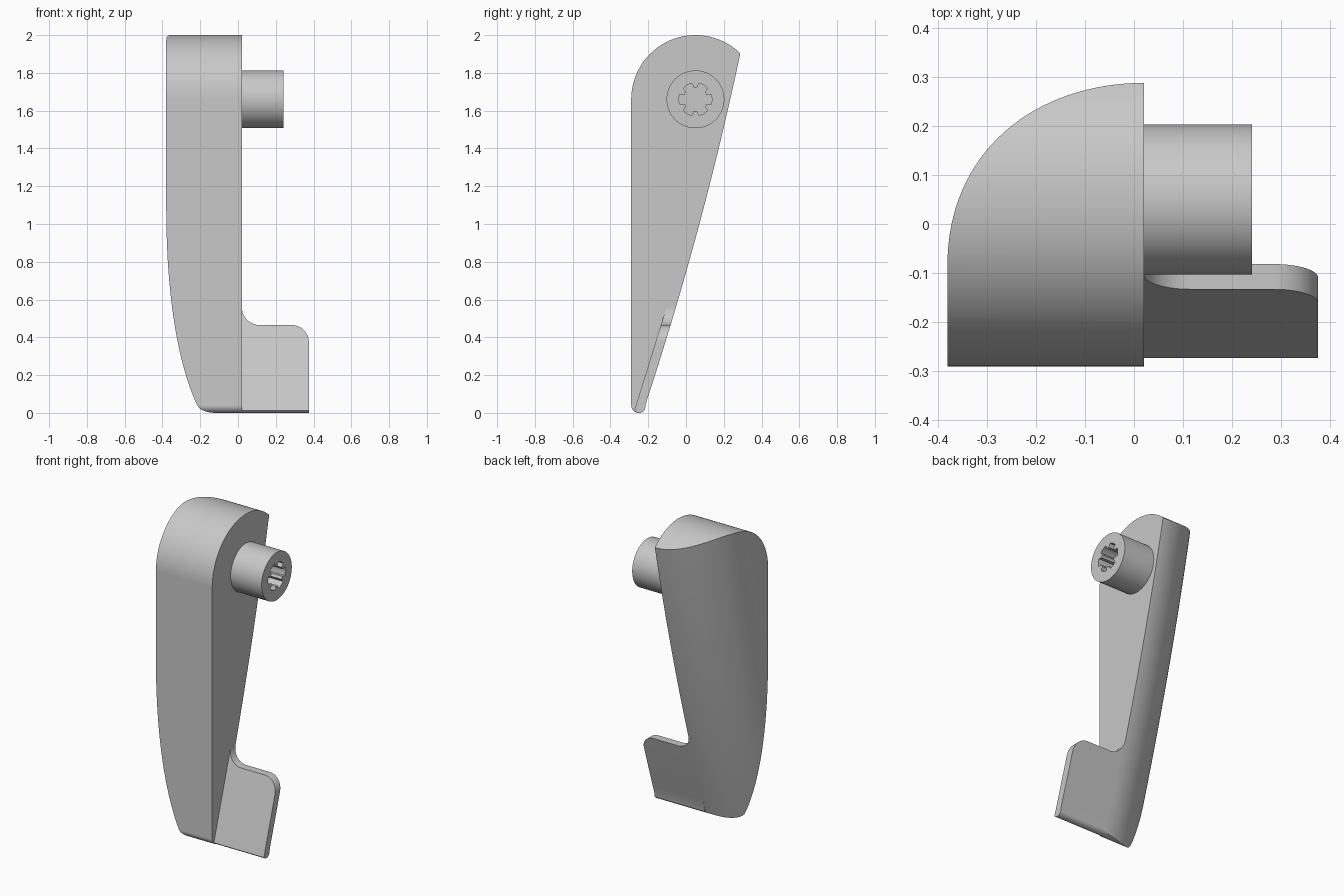
import bpy, bmesh, math

cube = bpy.data.objects.get("Cube")
if cube:
    bpy.data.objects.remove(cube, do_unlink=True)

grey = bpy.data.materials.new("plain grey")
grey.use_nodes = True
GREY = (0.58, 0.58, 0.58, 1)
grey.diffuse_color = GREY
grey.node_tree.nodes["Principled BSDF"].inputs["Base Color"].default_value = GREY


def loft(name, rings):
    """Closed solid skinned through rings that have equal point counts."""
    bm = bmesh.new()
    loops = [[bm.verts.new(p) for p in ring] for ring in rings]
    n = len(loops[0])
    for a, b in zip(loops, loops[1:]):
        for i in range(n):
            j = (i + 1) % n
            bm.faces.new((a[i], a[j], b[j], b[i]))
    bm.faces.new(loops[0][::-1])
    bm.faces.new(loops[-1])
    bmesh.ops.recalc_face_normals(bm, faces=bm.faces)
    mesh = bpy.data.meshes.new(name)
    bm.to_mesh(mesh)
    bm.free()
    mesh.materials.append(grey)
    obj = bpy.data.objects.new(name, mesh)
    bpy.context.collection.objects.link(obj)
    return obj


def extrude_x(name, yz, x0, x1):
    return loft(name, [[(x, y, z) for y, z in yz] for x in (x0, x1)])


def arc(cx, cy, r, start, end, steps):
    angles = [math.radians(start + (end - start) * i / steps) for i in range(steps + 1)]
    return [(cx + r * math.cos(a), cy + r * math.sin(a)) for a in angles]


def activate(obj):
    bpy.ops.object.select_all(action='DESELECT')
    obj.select_set(True)
    bpy.context.view_layer.objects.active = obj


def combine(obj, tool, operation):
    mod = obj.modifiers.new("cut", 'BOOLEAN')
    mod.operation, mod.object, mod.solver = operation, tool, 'EXACT'
    activate(obj)
    bpy.ops.object.modifier_apply(modifier=mod.name)
    bpy.data.objects.remove(tool, do_unlink=True)


def finish(obj):
    activate(obj)
    bpy.ops.object.shade_smooth_by_angle(angle=math.radians(30))
    mod = obj.modifiers.new("normals", 'WEIGHTED_NORMAL')
    mod.keep_sharp = True


def back_y(z):
    """Gently bowed, leaning back edge."""
    return -0.229 + 0.3315 * z - 0.0316 * z * z


SIDE = 0.02        # flat mating face
FRONT = -0.29
PIVOT_Y, PIVOT_Z = 0.05, 1.66

# Handle: side profile intersected with a leaning quarter-round sweep
head = arc(PIVOT_Y, PIVOT_Z, 0.34, 0, 180, 64)
foot = arc(-0.25, 0.04, 0.04, 180, 340, 16)
handle = extrude_x("handle", head + foot + [(0.34, 0.04)], -0.5, SIDE)
rings = []
for i in range(23):
    z = -0.1 + i * 0.1
    rim = arc(SIDE, back_y(z) - 0.385, 1, 90, 180, 32)
    cy = back_y(z) - 0.385
    ring = [(SIDE + 0.4 * (x - SIDE), cy + 0.385 * (y - cy), z) for x, y in rim]
    rings.append([(0.1, -1.2, z), (0.1, back_y(z), z)] + ring + [(-0.38, -1.2, z)])
combine(handle, loft("handle_sweep", rings), 'INTERSECT')
finish(handle)

# Thumb tab: thin leaning slab trimmed to a filleted outline
lip = arc(-0.247, 0.032, 0.032, 215, 340, 12)
rear = [(back_y(0.05 * i), 0.05 * i) for i in range(1, 13)]
tab = extrude_x("thumb_tab", lip + rear + [(-0.091, 0.6)], SIDE, 0.5)
outline = ([(SIDE - 0.1, -0.1), (0.375, -0.1)]
           + arc(0.285, 0.375, 0.09, 0, 90, 16)
           + arc(0.115, 0.56, 0.095, 270, 180, 16)
           + [(SIDE - 0.1, 0.56)])
trim = loft("tab_outline", [[(x, y, z) for x, z in outline] for y in (-0.5, 0.2)])
combine(tab, trim, 'INTERSECT')
finish(tab)

# Pivot boss with a six-lobed drive socket
boss = extrude_x("pivot_boss", arc(PIVOT_Y, PIVOT_Z, 0.153, 0, 354.375, 63), SIDE, 0.24)
lobes = []
for k in range(6):
    lobes += arc(PIVOT_Y, PIVOT_Z, 0.087, 60 * k - 18, 60 * k + 18, 6)
    lobes += arc(PIVOT_Y, PIVOT_Z, 0.063, 60 * k + 22, 60 * k + 38, 3)
combine(boss, extrude_x("socket_cutter", lobes, 0.1, 0.3), 'DIFFERENCE')
finish(boss)
